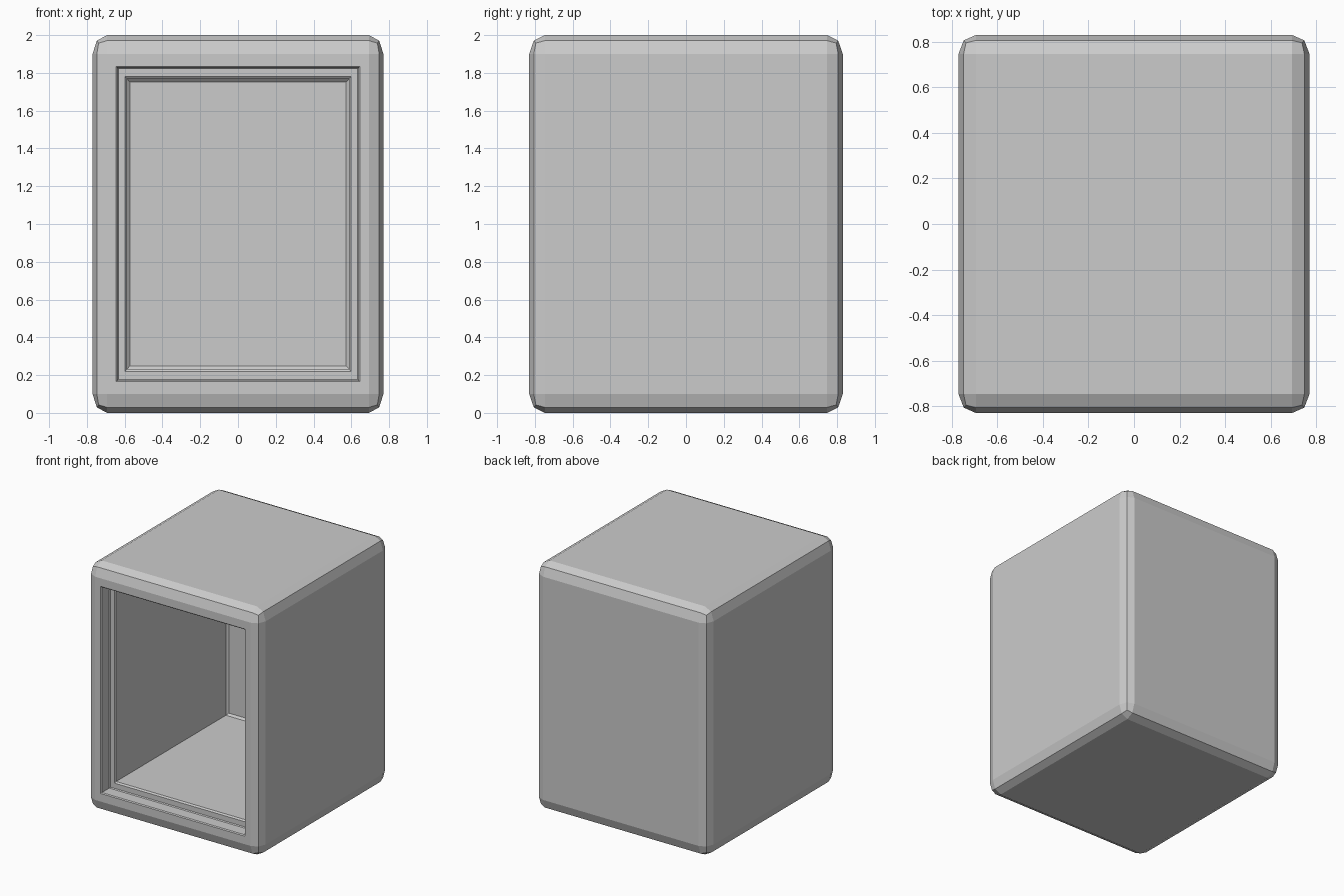
import bpy, bmesh

if "Cube" in bpy.data.objects:
    bpy.data.objects.remove(bpy.data.objects["Cube"])

HX, HY, HZ = 0.77, 0.83, 1.0

# Rounded outer box: bevelled cube, then stretched to size
bm = bmesh.new()
bmesh.ops.create_cube(bm, size=2)
bmesh.ops.bevel(bm, geom=bm.edges[:], offset=0.1, offset_type='OFFSET',
                segments=2, profile=0.5, affect='EDGES')
bmesh.ops.scale(bm, vec=(HX, HY, HZ), verts=bm.verts)
bm.normal_update()

# Front opening: nested rectangles (half width, half height, depth y)
rings = [
    (0.645, 0.835, -0.83),    # rim edge
    (0.638, 0.828, -0.823),
    (0.638, 0.828, -0.730),   # recess wall
    (0.632, 0.822, -0.722),
    (0.598, 0.780, -0.722),   # ledge
    (0.588, 0.768, -0.712),
    (0.588, 0.768, 0.685),    # inner walls
    (0.572, 0.752, 0.700),    # back wall
]
face = min(bm.faces, key=lambda f: f.calc_center_median().y)
for hx, hz, y in rings:
    bmesh.ops.inset_individual(bm, faces=[face], thickness=0.001)
    for v in face.verts:
        v.co = (hx if v.co.x > 0 else -hx, y, hz if v.co.z > 0 else -hz)

bmesh.ops.translate(bm, vec=(0, 0, HZ), verts=bm.verts)
bm.normal_update()
mesh = bpy.data.meshes.new("open_cabinet")
bm.to_mesh(mesh)
bm.free()
cabinet = bpy.data.objects.new("open_cabinet", mesh)
bpy.context.collection.objects.link(cabinet)
